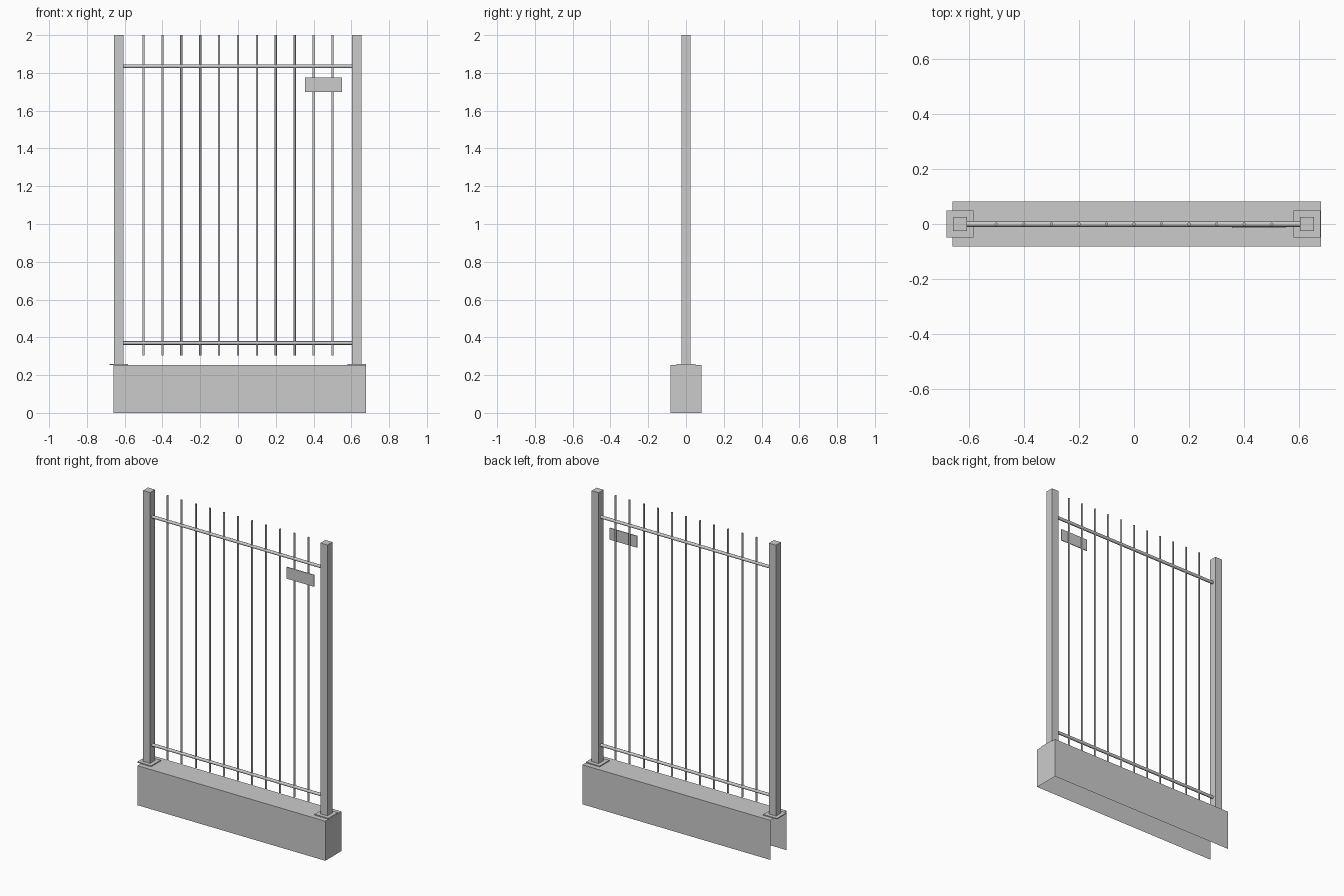
import bpy, bmesh
from math import pi
from mathutils import Matrix, Vector

if "Cube" in bpy.data.objects:
    bpy.data.objects.remove(bpy.data.objects["Cube"])


def finish(name, bm, smooth=False):
    mesh = bpy.data.meshes.new(name)
    bm.to_mesh(mesh)
    bm.free()
    for p in mesh.polygons:
        p.use_smooth = smooth and len(p.vertices) == 4
    obj = bpy.data.objects.new(name, mesh)
    bpy.context.collection.objects.link(obj)
    return obj


def box(name, lo, hi, open_dirs=()):
    """Axis-aligned box; faces whose normal matches open_dirs are removed."""
    lo, hi = Vector(lo), Vector(hi)
    bm = bmesh.new()
    bmesh.ops.create_cube(bm, size=1)
    bmesh.ops.scale(bm, vec=hi - lo, verts=bm.verts)
    bmesh.ops.translate(bm, vec=(lo + hi) / 2, verts=bm.verts)
    bm.normal_update()
    gone = [f for f in bm.faces
            if any(f.normal.dot(Vector(d)) > 0.9 for d in open_dirs)]
    bmesh.ops.delete(bm, geom=gone, context='FACES')
    return finish(name, bm)


def rod(name, centre, radius, length, along_x=False):
    bm = bmesh.new()
    turn = Matrix.Rotation(pi / 2, 4, 'Y') if along_x else Matrix()
    bmesh.ops.create_cone(bm, cap_ends=True, segments=8, radius1=radius,
                          radius2=radius, depth=length,
                          matrix=Matrix.Translation(centre) @ turn)
    return finish(name, bm, smooth=True)


# Plinth: a shell without underside or left end
box("plinth", (-0.658, -0.082, 0), (0.678, 0.082, 0.254),
    open_dirs=[(0, 0, -1), (-1, 0, 0)])

# Square posts on thin foot plates
for side, x in (("left", -0.632), ("right", 0.628)):
    box(side + "_post", (x - 0.025, -0.025, 0.256), (x + 0.025, 0.025, 2.0))
    box(side + "_foot_plate", (x - 0.049, -0.049, 0.254), (x + 0.049, 0.049, 0.260))

# Horizontal rails
for name, z in (("lower_rail", 0.37), ("upper_rail", 1.835)):
    rod(name, (-0.002, 0, z), 0.01, 1.216, along_x=True)

# Vertical bars
for i in range(11):
    rod(f"bar_{i + 1}", (-0.5 + 0.1 * i, 0, 1.152), 0.006, 1.696)

# Blank sign plate on the front
box("sign_plate", (0.355, -0.014, 1.70), (0.55, -0.009, 1.775))
